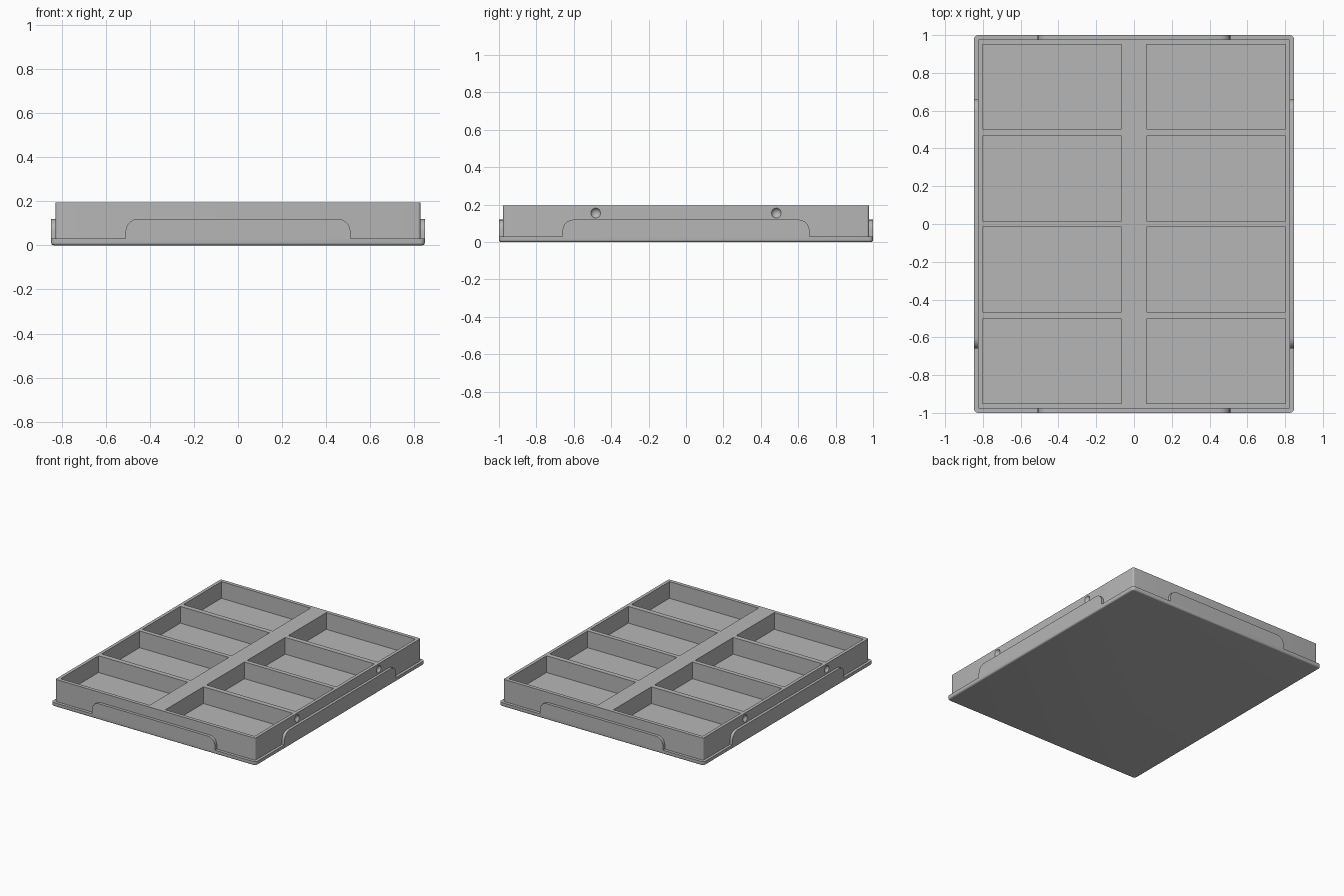
import bpy
import bmesh
import math
from mathutils import Matrix, Vector

old = bpy.data.objects.get("Cube")
if old:
    bpy.data.objects.remove(old, do_unlink=True)

grey = bpy.data.materials.new("plain grey")
grey.use_nodes = True
colour = (0.47, 0.47, 0.47, 1)
grey.diffuse_color = colour
grey.node_tree.nodes["Principled BSDF"].inputs["Base Color"].default_value = colour

HALF_X, HALF_Y = 0.847, 1.0      # base plate
BODY_X, BODY_Y = 0.827, 0.978    # tray walls
BASE_TOP, TAB_TOP, TOP = 0.03, 0.12, 0.195
FLOOR = 0.07


def finish(name, bm):
    bmesh.ops.recalc_face_normals(bm, faces=bm.faces[:])
    mesh = bpy.data.meshes.new(name)
    bm.to_mesh(mesh)
    bm.free()
    mesh.materials.append(grey)
    obj = bpy.data.objects.new(name, mesh)
    bpy.context.collection.objects.link(obj)
    return obj


def add_box(bm, low, high):
    low, high = Vector(low), Vector(high)
    size = high - low
    matrix = Matrix.Translation((low + high) / 2) @ Matrix.Diagonal((*size, 1))
    return bmesh.ops.create_cube(bm, size=1, matrix=matrix)["verts"]


def round_edges(bm, test, radius):
    edges = [e for e in bm.edges if test(e)]
    bmesh.ops.bevel(bm, geom=edges, offset=radius, segments=5, profile=0.5, affect="EDGES")


def is_vertical(edge):
    a, b = edge.verts
    return abs(a.co.z - b.co.z) > 0.01


def smooth(obj):
    bpy.ops.object.select_all(action="DESELECT")
    obj.select_set(True)
    bpy.context.view_layer.objects.active = obj
    bpy.ops.object.shade_smooth_by_angle(angle=math.radians(30))


# Base plate with rounded corners and a rounded underside edge
bm = bmesh.new()
add_box(bm, (-HALF_X, -HALF_Y, 0), (HALF_X, HALF_Y, BASE_TOP))
round_edges(bm, is_vertical, 0.022)
round_edges(bm, lambda e: all(v.co.z < 0.001 for v in e.verts), 0.012)
smooth(finish("base_plate", bm))

# Tray block
bm = bmesh.new()
add_box(bm, (-BODY_X, -BODY_Y, 0.02), (BODY_X, BODY_Y, TOP))
round_edges(bm, is_vertical, 0.012)
tray = finish("tray", bm)

# Cutters: eight compartments and four round side dimples
bm = bmesh.new()
for x in (-0.434, 0.434):
    for y in (-0.7265, -0.2405, 0.2405, 0.7265):
        add_box(bm, (x - 0.369, y - 0.2245, FLOOR), (x + 0.369, y + 0.2245, TOP + 0.1))
for side in (-1, 1):
    for y in (-0.483, 0.483):
        matrix = Matrix.Translation((side * (BODY_X + 0.012), y, 0.155))
        bmesh.ops.create_uvsphere(bm, u_segments=24, v_segments=16, radius=0.029, matrix=matrix)
cutter = finish("compartment_cutter", bm)
cutter.hide_render = True

cut = tray.modifiers.new("compartments", "BOOLEAN")
cut.operation = "DIFFERENCE"
cut.solver = "EXACT"
cut.object = cutter
bpy.context.view_layer.objects.active = tray
bpy.ops.object.modifier_apply(modifier=cut.name)
bpy.data.objects.remove(cutter, do_unlink=True)
smooth(tray)


# Raised wall tabs with rounded upper corners
def wall_tab(name, half_width, outer, inner, turn):
    bm = bmesh.new()
    add_box(bm, (-half_width, -outer, BASE_TOP - 0.005), (half_width, -inner, TAB_TOP))

    def upper_corner(edge):
        return all(v.co.z > TAB_TOP - 0.001 for v in edge.verts) and \
            abs(edge.verts[0].co.x - edge.verts[1].co.x) < 0.001

    round_edges(bm, upper_corner, 0.058)
    bmesh.ops.rotate(bm, verts=bm.verts[:], matrix=Matrix.Rotation(turn, 3, "Z"))
    smooth(finish(name, bm))


wall_tab("front_tab", 0.51, HALF_Y, BODY_Y - 0.005, 0)
wall_tab("back_tab", 0.51, HALF_Y, BODY_Y - 0.005, math.pi)
wall_tab("left_tab", 0.66, HALF_X, BODY_X - 0.005, math.pi / 2)
wall_tab("right_tab", 0.66, HALF_X, BODY_X - 0.005, -math.pi / 2)
